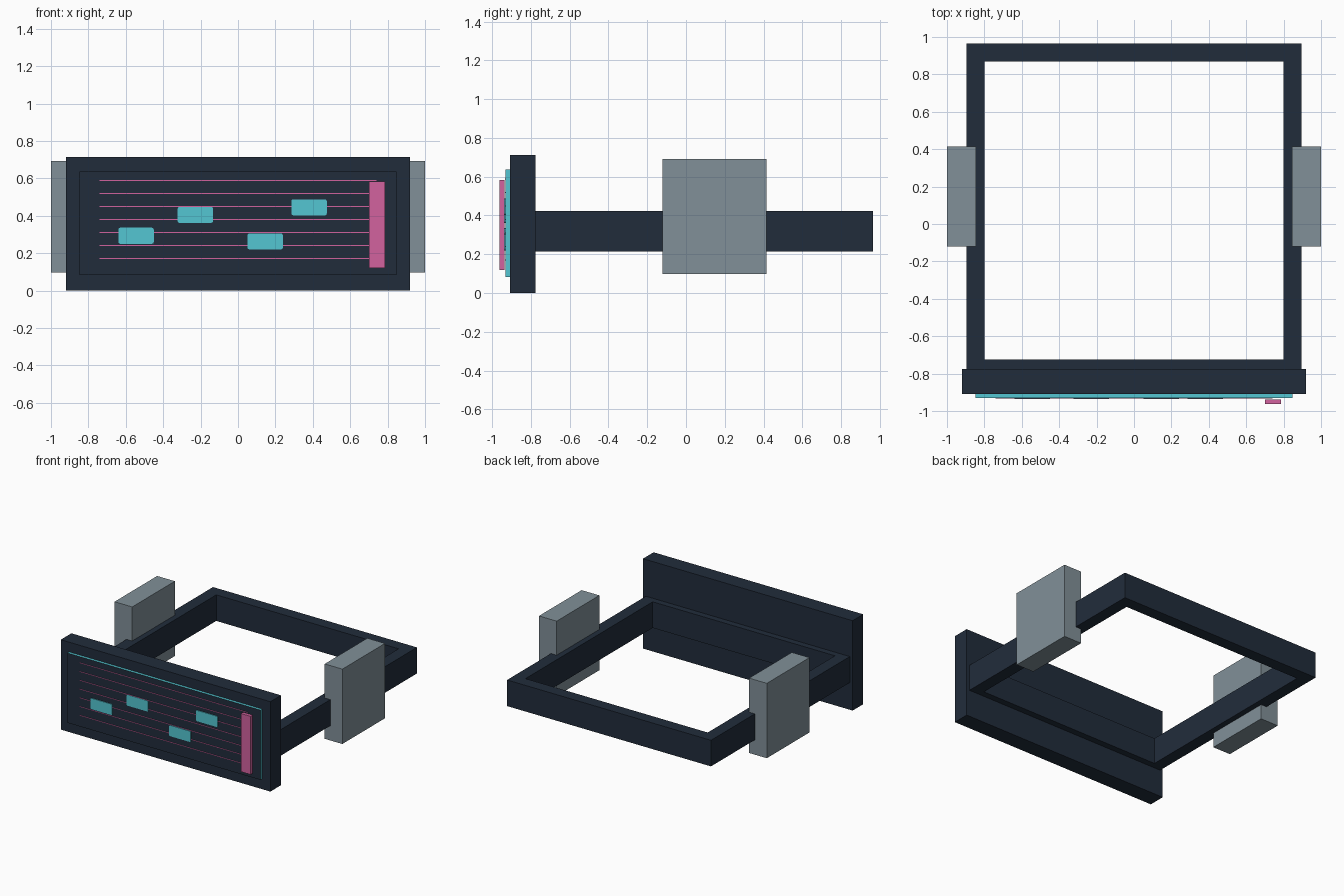
import bpy
import bmesh
from mathutils import Matrix, Vector

cube = bpy.data.objects.get("Cube")
if cube:
    bpy.data.objects.remove(cube, do_unlink=True)


def material(name, rgb):
    """Flat colour from 0-255 display values."""
    linear = [((c / 255 + 0.055) / 1.055) ** 2.4 for c in rgb] + [1]
    mat = bpy.data.materials.new(name)
    mat.use_nodes = True
    mat.diffuse_color = linear
    mat.node_tree.nodes["Principled BSDF"].inputs["Base Color"].default_value = linear
    return mat


navy = material("dark navy", (33, 44, 59))
grey = material("slate grey", (129, 144, 152))
cyan = material("cyan", (84, 198, 210))
pink = material("pink", (210, 98, 159))


def add_box(bm, x, y, z):
    """Box between the (low, high) limits on each axis."""
    size = Vector([b - a for a, b in (x, y, z)])
    centre = Vector([(a + b) / 2 for a, b in (x, y, z)])
    bmesh.ops.create_cube(bm, size=1,
                          matrix=Matrix.Translation(centre) @ Matrix.Diagonal(size).to_4x4())


def finish(name, bm, *mats):
    mesh = bpy.data.meshes.new(name)
    bm.to_mesh(mesh)
    bm.free()
    for mat in mats:
        mesh.materials.append(mat)
    obj = bpy.data.objects.new(name, mesh)
    bpy.context.scene.collection.objects.link(obj)


def box(name, mat, x, y, z):
    bm = bmesh.new()
    add_box(bm, x, y, z)
    finish(name, bm, mat)


# Rectangular hollow frame: an outer and inner outline, extruded upwards
bm = bmesh.new()
low, high = 0.215, 0.422
loops = []
for half, front, back in ((0.895, -0.80, 0.965), (0.80, -0.725, 0.87)):
    loops.append([bm.verts.new((x, y, low)) for x, y in
                  ((-half, front), (half, front), (half, back), (-half, back))])
outer, inner = loops
for i in range(4):
    j = (i + 1) % 4
    bm.faces.new((outer[i], outer[j], inner[j], inner[i]))
ring = bmesh.ops.extrude_face_region(bm, geom=bm.faces[:])
bmesh.ops.translate(bm, vec=(0, 0, high - low),
                    verts=[v for v in ring["geom"] if isinstance(v, bmesh.types.BMVert)])
bmesh.ops.recalc_face_normals(bm, faces=bm.faces[:])
finish("support_frame", bm, navy)

# Front plate
box("front_plate", navy, (-0.92, 0.92), (-0.908, -0.775), (0, 0.713))

# Side pads
for side, sign in (("left", 1), ("right", -1)):
    box(side + "_pad", grey, sorted((sign * 0.845, sign)), (-0.12, 0.415), (0.098, 0.692))

# Display panel: dark front, cyan rim
bm = bmesh.new()
add_box(bm, (-0.847, 0.847), (-0.93, -0.908), (0.082, 0.636))
bm.normal_update()
for face in bm.faces:
    face.material_index = 0 if face.normal.y < -0.5 else 1
finish("display_panel", bm, navy, cyan)

# Thin ruled lines
bm = bmesh.new()
for i in range(7):
    z = 0.588 - i * 0.0695
    add_box(bm, (-0.74, 0.74), (-0.933, -0.929), (z - 0.002, z + 0.002))
finish("ruled_lines", bm, pink)

# Marker blocks with softened corners
for i, (x, z) in enumerate(((-0.545, 0.293), (-0.228, 0.405), (0.145, 0.263), (0.38, 0.445))):
    bm = bmesh.new()
    add_box(bm, (x - 0.095, x + 0.095), (-0.936, -0.929), (z - 0.043, z + 0.043))
    corners = [e for e in bm.edges
               if abs((e.verts[0].co - e.verts[1].co).normalized().y) > 0.9]
    bmesh.ops.bevel(bm, geom=corners, offset=0.01, segments=2, profile=0.5, affect='EDGES')
    finish("marker_block_" + str(i + 1), bm, cyan)

# Raised vertical slider
box("slider_bar", pink, (0.70, 0.785), (-0.963, -0.937), (0.12, 0.582))
